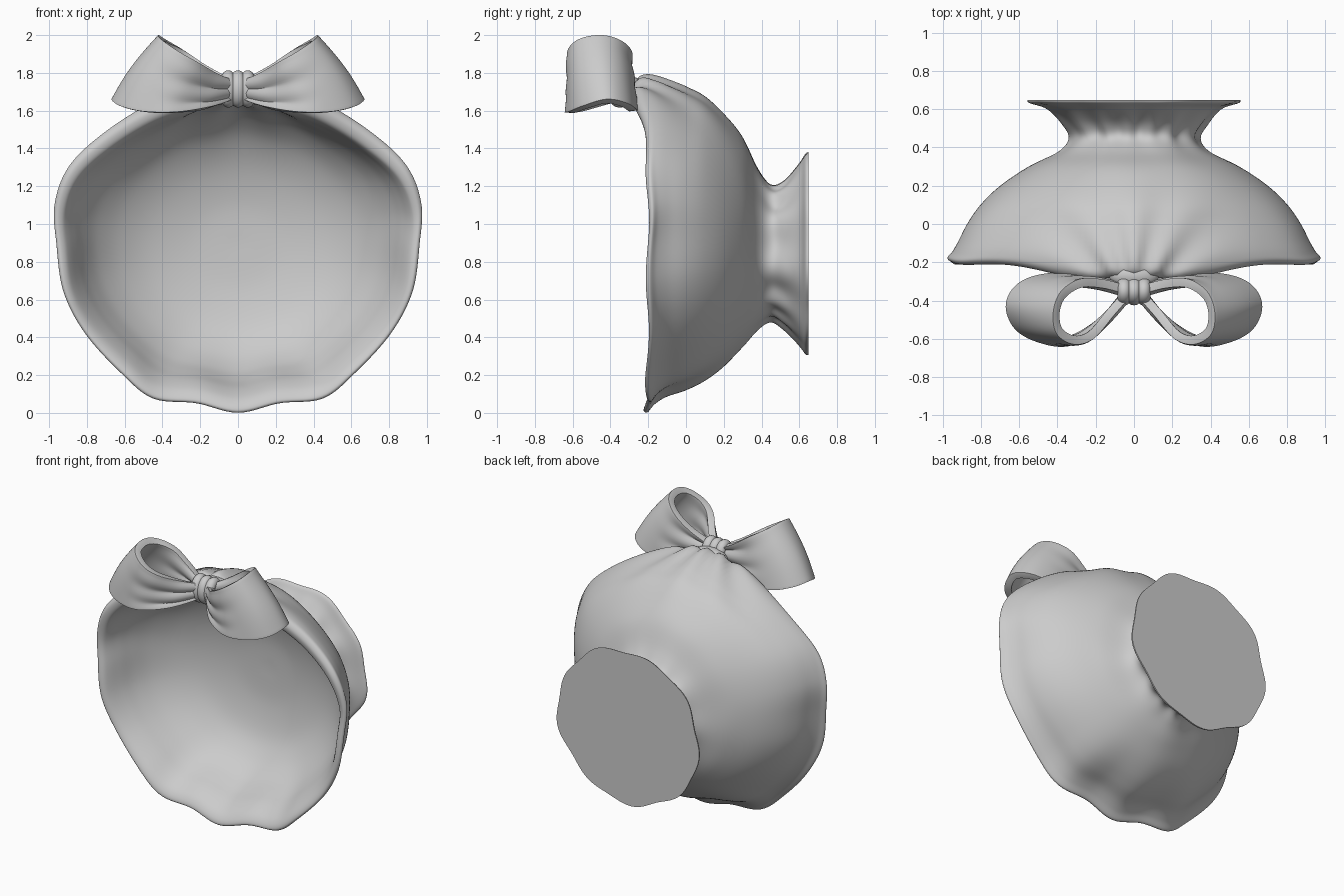
import bpy, math
from mathutils import Vector

if "Cube" in bpy.data.objects:
    bpy.data.objects.remove(bpy.data.objects["Cube"])


def spline(pts, t, mirrored=False):
    """Catmull-Rom sample, t in 0..1; mirrored continues the ends across x = 0"""
    if mirrored:
        pts = [(-pts[1][0], pts[1][1])] + pts + [(-pts[-2][0], pts[-2][1])]
    o = 1 if mirrored else 0
    n, last = len(pts) - 1 - 2 * o, len(pts) - 1
    i = min(int(t * n), n - 1)
    f = t * n - i
    p = [pts[max(0, min(last, i + k + o))] for k in (-1, 0, 1, 2)]
    return [0.5 * (2 * b + (c - a) * f + (2 * a - 5 * b + 4 * c - d) * f * f
            + (3 * b - a - 3 * c + d) * f ** 3) for a, b, c, d in zip(*p)]


def smooth(a, b, v):
    v = max(0, min(1, (v - a) / (b - a)))
    return v * v * (3 - 2 * v)


def make(name, verts, faces):
    me = bpy.data.meshes.new(name)
    me.from_pydata(verts, [], faces)
    me.polygons.foreach_set("use_smooth", [len(f) <= 4 for f in faces])
    ob = bpy.data.objects.new(name, me)
    bpy.context.collection.objects.link(ob)
    bpy.ops.object.select_all(action='DESELECT')
    bpy.context.view_layer.objects.active = ob
    ob.select_set(True)
    return ob


# Scalloped rim outline, right half, bottom to top (x, z)
RIM = [(0, 0), (.22, .05), (.45, .075), (.62, .21), (.81, .42), (.925, .64), (.962, .89),
       (.97, 1.10), (.89, 1.30), (.70, 1.475), (.46, 1.62), (.22, 1.71), (0, 1.76)]
SHAPE = [(x / .97, (z - .88) / .88) for x, z in RIM]

# Stations: y, half width, lowest z, highest z. From foot over the outside, rim, then inside
STATIONS = [(.648, .55, .32, 1.39), (.632, .54, .325, 1.38), (.60, .45, .365, 1.33),
            (.52, .375, .45, 1.23), (.45, .34, .49, 1.21), (.38, .39, .445, 1.30),
            (.30, .55, .35, 1.46), (.20, .70, .245, 1.58), (.10, .805, .17, 1.67),
            (0, .873, .12, 1.72), (-.10, .915, .085, 1.765), (-.16, .945, .045, 1.78),
            (-.195, .97, .003, 1.77), (-.215, .955, .012, 1.73), (-.205, .925, .045, 1.68),
            (-.17, .90, .085, 1.655), (-.10, .865, .13, 1.64), (0, .815, .175, 1.61),
            (.10, .74, .23, 1.55), (.20, .62, .32, 1.45), (.28, .46, .45, 1.30),
            (.33, .25, .65, 1.11), (.342, .03, .86, .92)]

# Cloth bowl with gathered neck and flared foot
N, M = 180, 120
verts, faces = [], []
for j in range(M + 1):
    y0, hw, zb, zt = spline(STATIONS, j / M)
    blend = 1 - smooth(-.2, .38, y0)
    rim = max(0, min(1, 1 - (y0 + .21) / .2))
    outside = j < M / 2
    for i in range(N):
        s = 2 * i / N
        t, sign = (s, 1) if s <= 1 else (2 - s, -1)
        a = math.pi * t
        u, v = spline(SHAPE, t, True)
        u = u * blend + math.sin(a) * (1 - blend)
        v = v * blend - math.cos(a) * (1 - blend)
        mid, h = (zb + zt) / 2, (zt - zb) / 2
        x, z = hw * u, mid + h * v
        y = y0 - rim * (.07 * smooth(.68, .95, t) + .009 * math.cos(9 * a) - .012 * math.sin(a))
        # pleats fanning out from the knot
        d = math.sqrt(x * x + (y + .3) ** 2 + (z - 1.72) ** 2)
        phi = math.atan2(x, math.hypot(y + .3, z - 1.72) + .14)
        k = 1 + .024 * math.exp(-d / .4) * smooth(0, .15, d) * math.cos(13 * phi)
        # creases around the neck, wavy edge on the foot
        full = a * sign
        neck = smooth(.25, .45, y0) * outside
        crease = math.exp(-((y0 - .5) / .07) ** 2) * outside
        k += neck * (.018 * math.cos(9 * full + .7) + .014 * math.sin(5 * full + 1))
        k += crease * .025 * math.sin(14 * full + 3 * math.sin(2 * full))
        verts.append((sign * x * k, min(y, .648), mid + (z - mid) * k))
for j in range(M):
    for i in range(N):
        n = (i + 1) % N
        faces.append((j * N + i, j * N + n, (j + 1) * N + n, (j + 1) * N + i))
faces.append(tuple(reversed(range(N))))
faces.append(tuple(range(M * N, M * N + N)))
make("cloth_bowl", verts, faces)
bpy.ops.object.mode_set(mode='EDIT')
bpy.ops.mesh.select_all(action='SELECT')
bpy.ops.mesh.normals_make_consistent(inside=False)
bpy.ops.object.mode_set(mode='OBJECT')
bpy.ops.object.shade_smooth_by_angle(angle=math.radians(50))

# Bow loops: ribbon stretched between an upper and a lower edge curve
UPPER = [(.05, -.35, 1.77), (.17, -.32, 1.84), (.28, -.315, 1.915), (.37, -.37, 1.965),
         (.405, -.46, 1.985), (.39, -.56, 1.965), (.31, -.61, 1.91), (.22, -.585, 1.855),
         (.12, -.47, 1.79), (.05, -.39, 1.76)]
LOWER = [(.05, -.34, 1.65), (.25, -.285, 1.61), (.45, -.28, 1.60), (.59, -.325, 1.63),
         (.65, -.42, 1.65), (.61, -.53, 1.62), (.50, -.595, 1.595), (.35, -.615, 1.59),
         (.18, -.53, 1.61), (.05, -.38, 1.65)]


def bow_loop(name, side):
    L, W = 72, 20
    vs, fs = [], []
    for i in range(L + 1):
        a, b = Vector(spline(UPPER, i / L)), Vector(spline(LOWER, i / L))
        for j in range(W + 1):
            w = j / W
            p = a.lerp(b, w)
            near = 1 - smooth(.1, .45, p.x)
            p.y += .010 * near * math.cos(w * 5 * math.pi)
            p.x += .02 * (1 - near) * math.sin(w * math.pi)
            vs.append((side * p.x, p.y, p.z))
    for i in range(L):
        for j in range(W):
            q = i * (W + 1) + j
            f = (q, q + 1, q + W + 2, q + W + 1)
            fs.append(f if side > 0 else f[::-1])
    ob = make(name, vs, fs)
    m = ob.modifiers.new("thickness", 'SOLIDIFY')
    m.thickness, m.offset = .046, 0
    m = ob.modifiers.new("soft_edge", 'BEVEL')
    m.width, m.segments, m.limit_method = .016, 3, 'ANGLE'
    m.angle_limit = math.radians(50)


bow_loop("bow_loop_right", 1)
bow_loop("bow_loop_left", -1)

# Knot: three wrapped folds around a core
for n, x in enumerate((-.052, 0, .052)):
    bpy.ops.mesh.primitive_torus_add(major_segments=40, minor_segments=16, major_radius=.06,
                                     minor_radius=.034, location=(x, -.35, 1.715),
                                     rotation=(0, math.pi / 2, 0))
    fold = bpy.context.object
    fold.name = f"knot_fold_{n + 1}"
    fold.scale = (1.05, .8, 1)
    bpy.ops.object.shade_smooth()


def blob(name, loc, scale):
    bpy.ops.mesh.primitive_uv_sphere_add(segments=32, ring_count=16, location=loc)
    ob = bpy.context.object
    ob.name, ob.scale = name, scale
    bpy.ops.object.shade_smooth()


blob("knot_core", (0, -.345, 1.715), (.08, .06, .08))
# Gathered cloth tucked behind the knot
blob("gathered_cloth", (0, -.27, 1.71), (.13, .07, .065))
